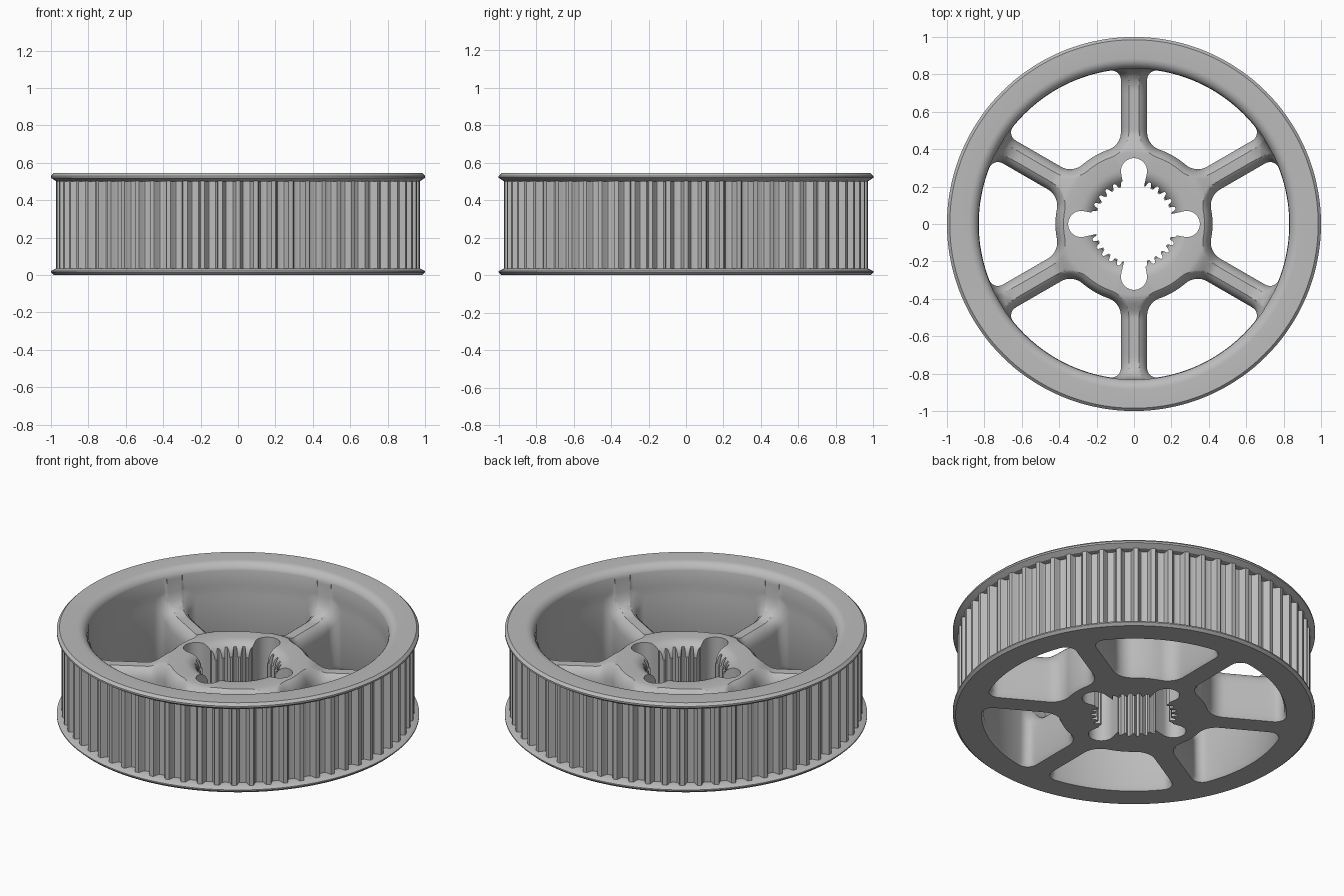
import bpy
import bmesh
from math import sin, cos, pi, radians, sqrt, atan2, hypot, tau

if "Cube" in bpy.data.objects:
    bpy.data.objects.remove(bpy.data.objects["Cube"], do_unlink=True)

HEIGHT = 0.545
RIM_IN = 0.83       # inner wall of the rim
HUB_R = 0.38
HUB_TOP = 0.345
SPOKE_TOP = 0.30
TEETH = 64

grey = bpy.data.materials.new("plain_grey")
grey.use_nodes = True
grey.diffuse_color = (0.5, 0.5, 0.5, 1)
grey.node_tree.nodes["Principled BSDF"].inputs["Base Color"].default_value = (0.5, 0.5, 0.5, 1)


def loft(bm, rings, cyclic=False):
    """Skin equal-length closed rings; cap the ends unless cyclic."""
    rows = [[bm.verts.new(p) for p in ring] for ring in rings]
    n = len(rows[0])
    pairs = list(zip(rows, rows[1:]))
    if cyclic:
        pairs.append((rows[-1], rows[0]))
    else:
        bm.faces.new(rows[0])
        bm.faces.new(rows[-1])
    for a, b in pairs:
        for i in range(n):
            j = (i + 1) % n
            bm.faces.new((a[i], a[j], b[j], b[i]))


def make_object(name, bm):
    bmesh.ops.recalc_face_normals(bm, faces=bm.faces)
    mesh = bpy.data.meshes.new(name)
    bm.to_mesh(mesh)
    bm.free()
    mesh.materials.append(grey)
    obj = bpy.data.objects.new(name, mesh)
    bpy.context.collection.objects.link(obj)
    return obj


def activate(obj):
    bpy.ops.object.select_all(action='DESELECT')
    obj.select_set(True)
    bpy.context.view_layer.objects.active = obj


def smoothstep(t):
    t = min(max(t, 0), 1)
    return t * t * (3 - 2 * t)


def web_top(r):
    """Height of the spokes: blends into the hub and sweeps up the rim."""
    z = HUB_TOP + (SPOKE_TOP - HUB_TOP) * smoothstep((r - HUB_R) / 0.12)
    t = min(max((r - 0.71) / 0.12, 0), 1)
    return z + 0.11 * (1 - sqrt(1 - t * t))


def arc(cx, cy, rad, a0, a1, n):
    return [(cx + rad * cos(a0 + (a1 - a0) * i / n),
             cy + rad * sin(a0 + (a1 - a0) * i / n)) for i in range(n + 1)]


def window_outline(d, limit):
    """Rounded window between two spokes, grown by d, held inside limit."""
    half_w, hub, fi, fo = 0.07, 0.42, 0.10, 0.05
    y1, y2 = half_w + fi, half_w + fo
    x1 = sqrt((hub + fi) ** 2 - y1 ** 2)
    x2 = sqrt((RIM_IN - fo) ** 2 - y2 ** 2)
    t1, t2 = atan2(y1, x1), atan2(y2, x2)
    pts = arc(0, 0, hub - d, pi / 6, t1, 5)[:-1]
    pts += arc(x1, y1, fi + d, pi + t1, 1.5 * pi, 8)
    pts += [(x1 + (x2 - x1) * i / 10, half_w - d) for i in range(1, 10)]
    pts += arc(x2, y2, fo + d, -pi / 2, t2, 7)
    pts += arc(0, 0, RIM_IN + d, t2, pi / 6, 10)[1:]
    # mirror across the middle of the window
    c, s = cos(pi / 3), sin(pi / 3)
    pts += [(x * c + y * s, x * s - y * c) for x, y in pts[-2:0:-1]]
    out = []
    for x, y in pts:
        k = min(1, limit / hypot(x, y))
        out.append((x * k, y * k))
    return out


def bore_radius(a):
    """Splined bore with four round key lobes."""
    off = (a + pi / 4) % (pi / 2) - pi / 4
    centre, rad = 0.282, 0.07
    side = centre * sin(off)
    if abs(side) < rad:
        return centre * cos(off) + sqrt(rad * rad - side * side)
    wave = cos(30 * (a - pi / 4))
    return 0.222 + 0.018 * max(-0.8, min(0.8, wave * 1.2))


# Wheel body: rim, flanges, web and hub turned from one profile
profile = [(0.1, 0), (0.985, 0), (1, 0.014), (1, 0.021), (0.97, 0.036), (0.93, 0.036),
           (0.93, 0.5), (0.97, 0.5), (1, 0.52), (1, 0.53), (0.985, HEIGHT)]
profile += arc(0.885, HEIGHT - 0.055, 0.055, pi / 2, pi, 7)
profile += [(r, web_top(r)) for r in [RIM_IN - (RIM_IN - HUB_R) * i / 36 for i in range(37)]]
profile += [(0.295 - 0.08 * sin(a), HUB_TOP - 0.08 * (1 - cos(a)))
            for a in [pi / 2 * i / 6 for i in range(7)]]
profile.append((0.1, HUB_TOP - 0.08))

SEG = 144
bm = bmesh.new()
loft(bm, [[(r * cos(tau * i / SEG), r * sin(tau * i / SEG), z) for r, z in profile]
          for i in range(SEG)], cyclic=True)
body = make_object("wheel_body", bm)

# Cutters: six flared windows and the splined bore
bm = bmesh.new()
wall = RIM_IN + 0.002
shoulder = [(0.075, 0), (0.045, 0.006), (0.022, 0.018), (0.008, 0.032), (0, 0.043), (-0.01, 0.047)]
for k in range(6):
    a = radians(30 + 60 * k)
    ca, sa = cos(a), sin(a)

    def ring(d, limit, height):
        return [(x * ca - y * sa, x * sa + y * ca, height(hypot(x, y)))
                for x, y in window_outline(d, limit)]

    rings = [ring(0.012, wall + 0.01, lambda r: -0.05),
             ring(0.012, wall + 0.01, lambda r: -0.001),
             ring(0, wall, lambda r: 0.025)]
    rings += [ring(d, wall, lambda r, h=h: web_top(r) - h) for h, d in shoulder]
    rings.append(ring(0.047, wall, lambda r: 0.8))
    loft(bm, rings)
N = 480
loft(bm, [[(bore_radius(tau * i / N) * cos(tau * i / N),
            bore_radius(tau * i / N) * sin(tau * i / N), z) for i in range(N)]
          for z in (-0.1, 0.9)])
cutter = make_object("opening_cutter", bm)
cutter.hide_render = True

cut = body.modifiers.new("openings", 'BOOLEAN')
cut.operation = 'DIFFERENCE'
cut.solver = 'EXACT'
cut.object = cutter
activate(body)
bpy.ops.object.modifier_apply(modifier=cut.name)
bpy.data.objects.remove(cutter, do_unlink=True)

# Toothed belt track between the flanges
tooth = [(0.0, 0.966), (0.05, 0.973), (0.30, 0.973), (0.35, 0.966), (0.40, 0.945),
         (0.48, 0.936), (0.675, 0.932), (0.87, 0.936), (0.95, 0.945)]
polar = [(tau * (i + f - 0.175) / TEETH, r) for i in range(TEETH) for f, r in tooth]


def track_ring(z, inner=None):
    return [((inner or r) * cos(a), (inner or r) * sin(a), z) for a, r in polar]


bm = bmesh.new()
loft(bm, [track_ring(0.03), track_ring(0.503), track_ring(0.503, 0.9), track_ring(0.03, 0.9)],
     cyclic=True)
track = make_object("belt_teeth", bm)

for obj in (body, track):
    activate(obj)
    bpy.ops.object.shade_smooth_by_angle(angle=radians(32))
